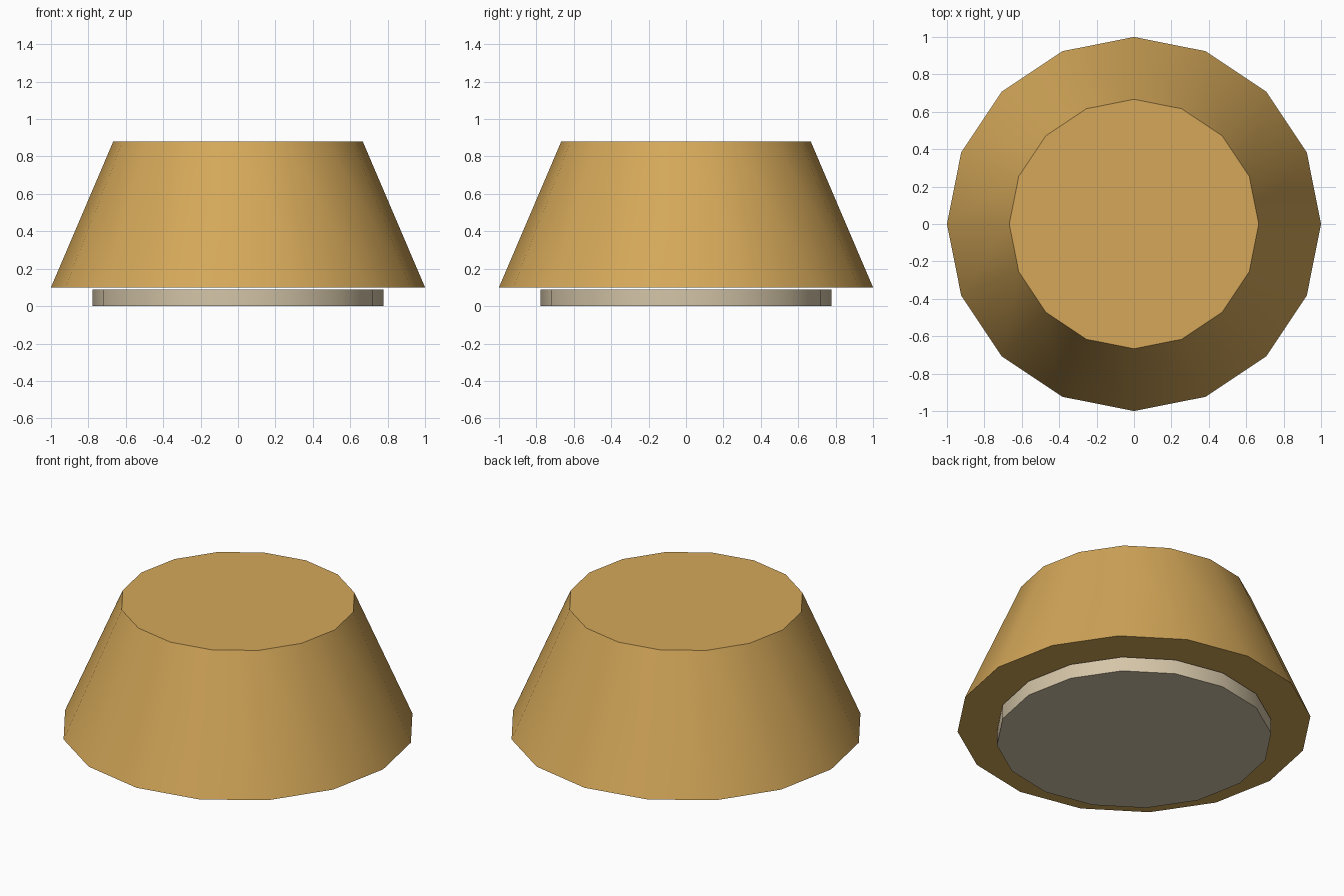
import bpy
import math

cube = bpy.data.objects.get("Cube")
if cube:
    bpy.data.objects.remove(cube, do_unlink=True)


def material(name, color):
    mat = bpy.data.materials.new(name)
    mat.use_nodes = True
    mat.diffuse_color = color
    mat.node_tree.nodes["Principled BSDF"].inputs["Base Color"].default_value = color
    return mat


def frustum(name, bottom_radius, top_radius, z_low, z_high, mat):
    """Sixteen-sided capped cone with smooth sides and sharp rims."""
    bpy.ops.mesh.primitive_cone_add(
        vertices=16, radius1=bottom_radius, radius2=top_radius,
        depth=z_high - z_low, location=(0, 0, (z_low + z_high) / 2))
    obj = bpy.context.object
    obj.name = name
    obj.data.materials.append(mat)
    bpy.ops.object.shade_smooth_by_angle(angle=math.radians(30))
    return obj


gold = material("warm gold", (0.66, 0.39, 0.10, 1))
beige = material("pale beige", (0.66, 0.56, 0.39, 1))

# Tapered body, floating just above the foot disc
frustum("tapered_body", 1.0, 0.667, 0.10, 0.88, gold)

# Thin foot disc
frustum("foot_disc", 0.777, 0.777, 0.0, 0.09, beige)
